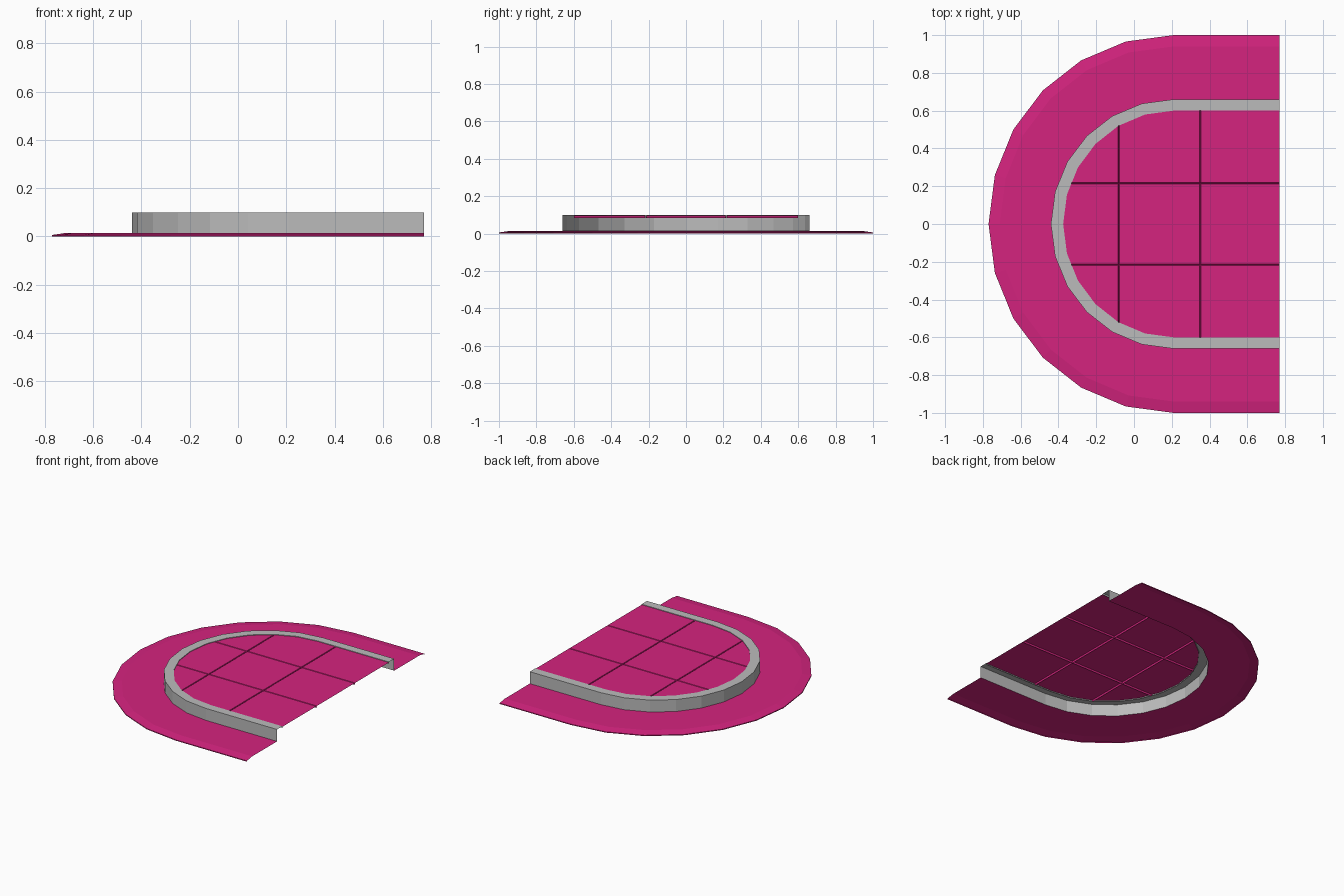
import bpy, bmesh, math
from mathutils import Vector

cube = bpy.data.objects.get("Cube")
if cube:
    bpy.data.objects.remove(cube, do_unlink=True)

END_X = 0.77      # straight open side
CENTRE_X = 0.21   # centre of the rounded side


def material(name, rgb):
    mat = bpy.data.materials.new(name)
    mat.use_nodes = True
    mat.diffuse_color = (*rgb, 1)
    mat.node_tree.nodes["Principled BSDF"].inputs["Base Color"].default_value = (*rgb, 1)
    return mat


pink = material("pink paving", (0.66, 0.017, 0.21))
grey = material("grey stone", (0.50, 0.50, 0.50))


def outline(rx, ry, z, segments=12):
    """Half-round path with two straight arms, counterclockwise from above."""
    pts = [Vector((END_X, ry, z))]
    for i in range(segments + 1):
        a = math.pi * (0.5 + i / segments)
        pts.append(Vector((CENTRE_X + rx * math.cos(a), ry * math.sin(a), z)))
    pts.append(Vector((END_X, -ry, z)))
    return pts


def finish(name, bm, mat):
    mesh = bpy.data.meshes.new(name)
    bm.to_mesh(mesh)
    bm.free()
    mesh.materials.append(mat)
    obj = bpy.data.objects.new(name, mesh)
    bpy.context.collection.objects.link(obj)
    return obj


def loft(name, rings, mat):
    """Join successive outlines (rx, ry, z) with strips of flat faces."""
    bm = bmesh.new()
    rows = [[bm.verts.new(p) for p in outline(*r)] for r in rings]
    for a, b in zip(rows, rows[1:]):
        for i in range(len(a) - 1):
            bm.faces.new((a[i], a[i + 1], b[i + 1], b[i]))
    return finish(name, bm, mat)


# Lower paving: thin skirt, sloped rim, flat ring up to the kerb
loft("lower_paving", [(0.98, 1.0, 0), (0.98, 1.0, 0.006),
                      (0.92, 0.94, 0.015), (0.65, 0.66, 0.015)], pink)

# Kerb: outer wall, flat top and a short inner lip
loft("kerb", [(0.65, 0.66, 0.015), (0.65, 0.66, 0.1),
              (0.585, 0.60, 0.1), (0.585, 0.60, 0.088)], grey)

# Raised paving: one sheet divided into tiles by narrow V-shaped joints
bm = bmesh.new()
bm.faces.new([bm.verts.new(p) for p in outline(0.585, 0.60, 0.096)])
joints = [(0, -0.08), (0, 0.35), (1, -0.215), (1, 0.215)]
HALF_WIDTH = 0.004
for axis, pos in joints:
    normal = Vector((axis == 0, axis == 1, 0))
    for offset in (-HALF_WIDTH, 0, HALF_WIDTH):
        bmesh.ops.bisect_plane(bm, geom=bm.verts[:] + bm.edges[:] + bm.faces[:],
                               dist=1e-5, plane_co=normal * (pos + offset),
                               plane_no=normal)
for v in bm.verts:
    if any(abs(v.co[axis] - pos) < 1e-4 for axis, pos in joints):
        v.co.z -= 0.012
finish("raised_paving", bm, pink)
